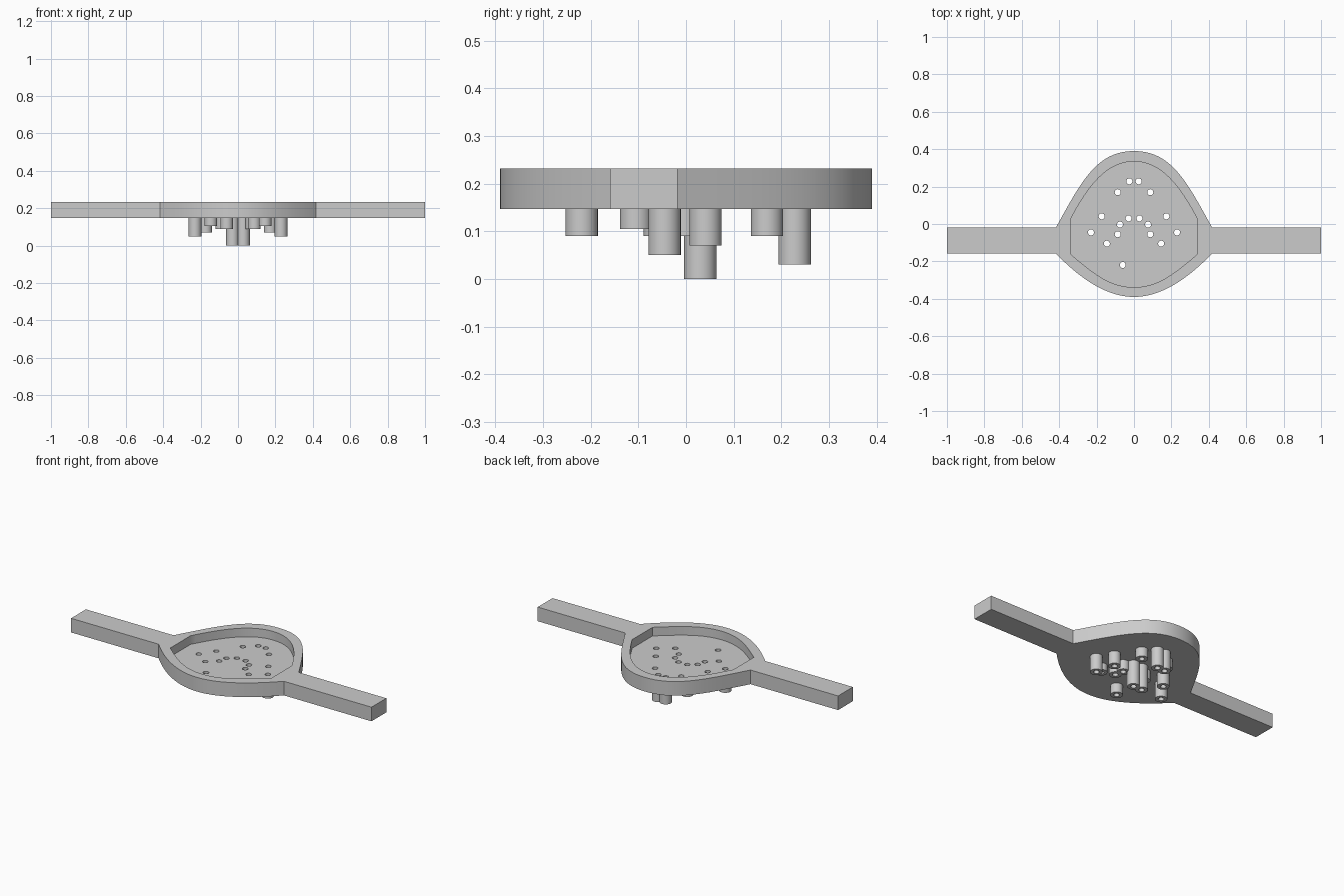
import bpy, bmesh, math
from mathutils import Vector
from mathutils.geometry import interpolate_bezier

cube = bpy.data.objects.get("Cube")
if cube:
    bpy.data.objects.remove(cube)

TOP, FLOOR, BASE = 0.232, 0.18, 0.147
OUTER_R, BORE_R, SIDES = 0.034, 0.016, 32

grey = bpy.data.materials.new("plain grey")
grey.use_nodes = True
colour = (0.6, 0.6, 0.6, 1)
grey.diffuse_color = colour
grey.node_tree.nodes["Principled BSDF"].inputs["Base Color"].default_value = colour


def make_object(name, bm):
    bmesh.ops.recalc_face_normals(bm, faces=bm.faces)
    mesh = bpy.data.meshes.new(name)
    bm.to_mesh(mesh)
    bm.free()
    mesh.materials.append(grey)
    obj = bpy.data.objects.new(name, mesh)
    bpy.context.collection.objects.link(obj)
    return obj


def prism(name, outline, low, high):
    bm = bmesh.new()
    face = bm.faces.new([bm.verts.new((x, y, low)) for x, y in outline])
    side = bmesh.ops.extrude_face_region(bm, geom=[face])["geom"]
    verts = [g for g in side if isinstance(g, bmesh.types.BMVert)]
    bmesh.ops.translate(bm, verts=verts, vec=(0, 0, high - low))
    return make_object(name, bm)


def circle(x, y, radius):
    angles = [2 * math.pi * i / SIDES for i in range(SIDES)]
    return [(x + radius * math.cos(a), y + radius * math.sin(a)) for a in angles]


def half(upper, lower):
    """Left half of an outline, from the back middle to the front middle."""
    points = []
    for handles in (upper[::-1], lower):
        points += [tuple(p) for p in interpolate_bezier(*[Vector(h) for h in handles], 20)]
    return points


def mirrored(points):
    return points + [(-x, y) for x, y in points[-2:0:-1]]


def pipe(name, x, y, low):
    """Open tube: inner and outer walls joined by ring-shaped ends."""
    bm = bmesh.new()
    loops = []
    for radius, z in ((OUTER_R, BASE), (OUTER_R, low), (BORE_R, low), (BORE_R, BASE)):
        loops.append([bm.verts.new((px, py, z)) for px, py in circle(x, y, radius)])
    for k, loop in enumerate(loops):
        following = loops[(k + 1) % len(loops)]
        for i in range(SIDES):
            j = (i + 1) % SIDES
            bm.faces.new((loop[i], loop[j], following[j], following[i]))
    return make_object(name, bm)


# Body outline with the two side arms
body_half = half([(-0.417, -0.018), (-0.28, 0.23), (-0.2, 0.39), (0, 0.39)],
                 [(-0.417, -0.159), (-0.28, -0.30), (-0.14, -0.39), (0, -0.39)])
body_half[20:20] = [(-1, -0.018), (-1, -0.159)]
body = prism("body_with_arms", mirrored(body_half), BASE, TOP)

# Shallow basin
basin_half = half([(-0.337, 0.03), (-0.25, 0.195), (-0.15, 0.334), (0, 0.334)],
                  [(-0.337, -0.163), (-0.22, -0.262), (-0.13, -0.338), (0, -0.338)])
cutters = [prism("basin_cutter", mirrored(basin_half), FLOOR, TOP + 0.1)]

# Pipes below the basin: x, y, bottom height
pairs = [(0.025, 0.228, 0.03), (0.087, 0.17, 0.09), (0.173, 0.041, 0.07),
         (0.029, 0.03, 0), (0.075, -0.003, 0.09), (0.087, -0.055, 0.09),
         (0.23, -0.045, 0.05), (0.145, -0.105, 0.105)]
places = [(s * x, y, z) for x, y, z in pairs for s in (-1, 1)] + [(-0.06, -0.219, 0.09)]
pipes = []
for number, (x, y, low) in enumerate(places, 1):
    pipes.append(pipe(f"drain_pipe_{number}", x, y, low))
    cutters.append(prism("bore_cutter", circle(x, y, BORE_R), BASE - 0.05, TOP + 0.05))

# Cut the basin and the bores, then drop the cutters
for cutter in cutters:
    cutter.hide_render = True
    cut = body.modifiers.new("cut", "BOOLEAN")
    cut.operation = "DIFFERENCE"
    cut.solver = "EXACT"
    cut.object = cutter
graph = bpy.context.evaluated_depsgraph_get()
result = bpy.data.meshes.new_from_object(body.evaluated_get(graph))
body.modifiers.clear()
body.data = result
for cutter in cutters:
    bpy.data.objects.remove(cutter)

# Smooth curved walls, keep edges sharp
bpy.ops.object.select_all(action="DESELECT")
for obj in [body] + pipes:
    obj.select_set(True)
bpy.context.view_layer.objects.active = body
bpy.ops.object.shade_smooth_by_angle(angle=math.radians(30))
